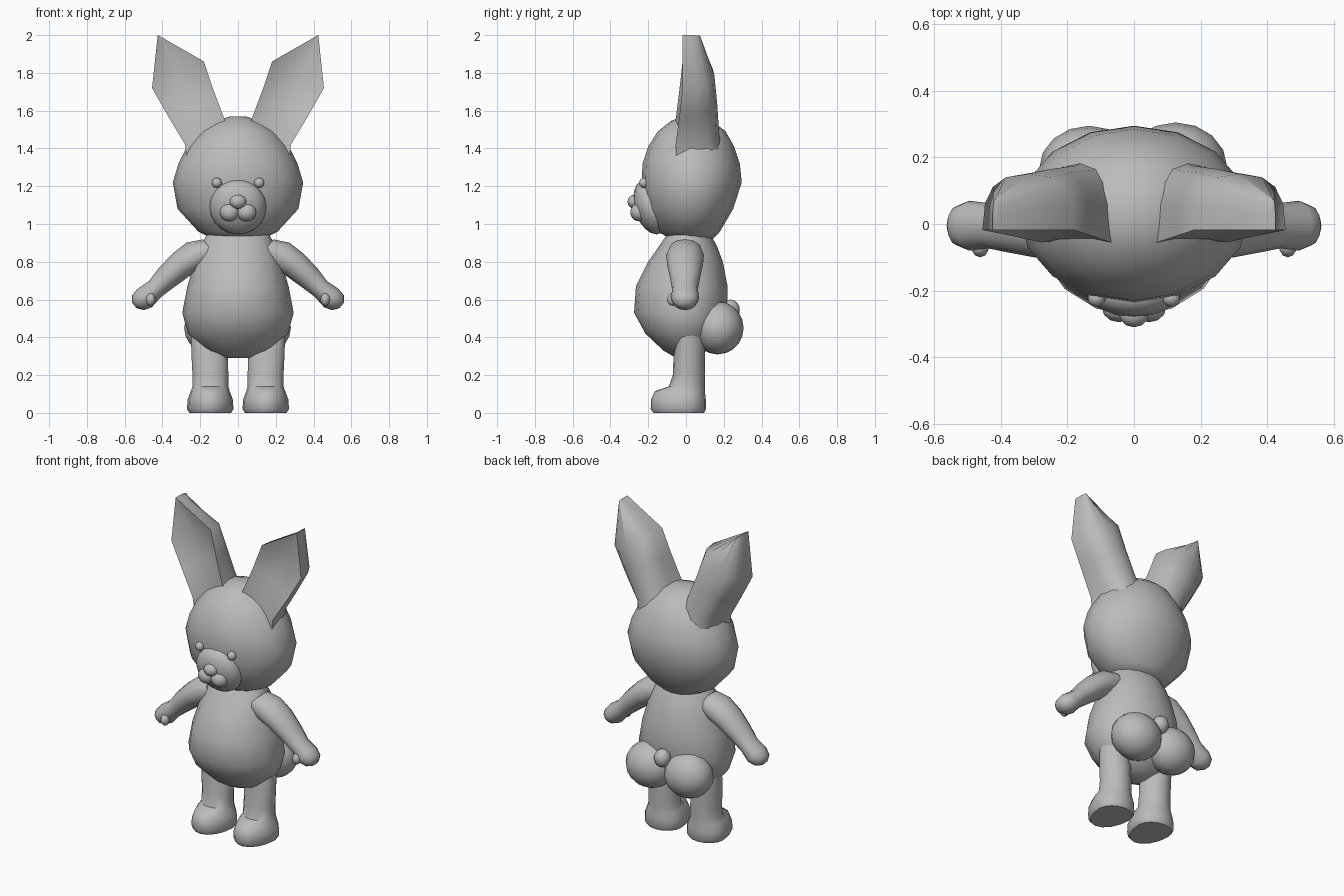
import bpy, bmesh, math
from mathutils import Vector

cube = bpy.data.objects.get("Cube")
if cube:
    bpy.data.objects.remove(cube)

# One flat colour for the whole toy
grey = bpy.data.materials.new("plain grey")
grey.use_nodes = True
colour = (0.5, 0.5, 0.5, 1)
grey.diffuse_color = colour
grey.node_tree.nodes["Principled BSDF"].inputs["Base Color"].default_value = colour

parts = []


def finish(name, bm):
    bmesh.ops.recalc_face_normals(bm, faces=bm.faces[:])
    mesh = bpy.data.meshes.new(name)
    bm.to_mesh(mesh)
    bm.free()
    mesh.materials.append(grey)
    ob = bpy.data.objects.new(name, mesh)
    bpy.context.collection.objects.link(ob)
    parts.append(ob)
    return ob


def loft(name, rings):
    """Skin a list of equal point rings and cap both ends."""
    bm = bmesh.new()
    rows = [[bm.verts.new(p) for p in ring] for ring in rings]
    n = len(rows[0])
    for a, b in zip(rows, rows[1:]):
        for i in range(n):
            j = (i + 1) % n
            bm.faces.new((a[i], a[j], b[j], b[i]))
    bm.faces.new(rows[0])
    bm.faces.new(rows[-1])
    return finish(name, bm)


def level_ring(z, cx, rx, front, back, mid, n=16):
    """Horizontal ring, widest at y = mid, with its own front and back reach."""
    ring = []
    for i in range(n):
        t = math.tau * i / n
        s = math.sin(t)
        reach = back - mid if s > 0 else mid - front
        ring.append(Vector((cx + rx * math.cos(t), mid + reach * s, z)))
    return ring


def ball(name, centre, radii, u=16, v=10):
    bm = bmesh.new()
    bmesh.ops.create_uvsphere(bm, u_segments=u, v_segments=v, radius=1)
    bmesh.ops.scale(bm, vec=radii, verts=bm.verts[:])
    bmesh.ops.translate(bm, vec=centre, verts=bm.verts[:])
    return finish(name, bm)


# Head: z, half width, front, back
head = [(0.92, 0.13, -0.08, 0.14), (0.96, 0.21, -0.15, 0.18),
        (1.08, 0.32, -0.21, 0.25), (1.22, 0.345, -0.235, 0.295),
        (1.32, 0.315, -0.23, 0.285), (1.41, 0.27, -0.2, 0.255),
        (1.49, 0.2, -0.15, 0.21), (1.545, 0.12, -0.08, 0.14),
        (1.57, 0.04, -0.02, 0.07)]
loft("head", [level_ring(z, 0, w, f, b, 0.03) for z, w, f, b in head])

# Body with a round belly
body = [(0.29, 0.07, -0.05, 0.06), (0.33, 0.17, -0.12, 0.11),
        (0.42, 0.265, -0.215, 0.18), (0.53, 0.295, -0.275, 0.22),
        (0.67, 0.268, -0.265, 0.22), (0.8, 0.23, -0.2, 0.195),
        (0.88, 0.2, -0.145, 0.165), (0.945, 0.165, -0.1, 0.13)]
loft("body", [level_ring(z, 0, w, f, b, 0) for z, w, f, b in body])

# Face
muzzle = ball("muzzle", (0, -0.185, 1.09), (0.15, 0.09, 0.145))
for v in muzzle.data.vertices:
    v.co.y -= 0.2 * (v.co.z - 1.09)
ball("nose", (0, -0.27, 1.118), (0.045, 0.04, 0.038), 12, 8)

# Tail: two puffs and a small knot
ball("tail_puff_left", (0.125, 0.17, 0.45), (0.155, 0.135, 0.14))
ball("tail_puff_right", (-0.135, 0.165, 0.45), (0.15, 0.13, 0.14))
ball("tail_knot", (0, 0.235, 0.545), (0.05, 0.05, 0.055), 12, 8)


def ear_ring(outer, inner, front, back, dip):
    """D-shaped section: boxy rounded back and slightly hollow front."""
    a = Vector((outer[0], front, outer[1]))
    b = Vector((inner[0], front, inner[1]))
    centre, half = (a + b) / 2, (a - b) / 2
    ring = []
    for i in range(9):
        t = math.pi * i / 8
        c = math.cos(t)
        p = centre + half * math.copysign(abs(c) ** 0.75, c)
        p.y += (back - front) * math.sin(t) ** 0.75
        ring.append(p)
    for k in (-0.5, 0, 0.5):
        p = centre + half * k
        p.y += dip
        ring.append(p)
    return ring


ear = [((0.27, 1.33), (0.02, 1.44), -0.05, 0.19, 0.0),
       ((0.28, 1.42), (0.07, 1.55), -0.055, 0.175, 0.01),
       ((0.37, 1.57), (0.13, 1.71), -0.035, 0.165, 0.03),
       ((0.455, 1.72), (0.18, 1.86), -0.018, 0.15, 0.04),
       ((0.425, 2.0), (0.41, 1.992), -0.018, 0.075, 0.0)]

# Arm: x, z, half thickness, half depth
arm = [(0.14, 0.86, 0.075, 0.09), (0.22, 0.835, 0.085, 0.1),
       (0.3, 0.785, 0.075, 0.095), (0.38, 0.715, 0.065, 0.08),
       (0.44, 0.655, 0.053, 0.068), (0.495, 0.607, 0.062, 0.075),
       (0.53, 0.583, 0.05, 0.06), (0.55, 0.57, 0.02, 0.025)]
axis_up = Vector((0.62, 0, 0.78))

# Leg and foot: z, centre x, half width, front, back
leg = [(0, 0.147, 0.11, -0.172, 0.095), (0.02, 0.147, 0.123, -0.187, 0.105),
       (0.07, 0.147, 0.12, -0.185, 0.105), (0.115, 0.147, 0.103, -0.165, 0.1),
       (0.14, 0.146, 0.095, -0.09, 0.1), (0.2, 0.146, 0.095, -0.07, 0.1),
       (0.3, 0.15, 0.096, -0.066, 0.1), (0.42, 0.16, 0.09, -0.04, 0.1)]

# Paired parts
for side, s in (("left", 1), ("right", -1)):
    def flip(rings):
        return [[Vector((p.x * s, p.y, p.z)) for p in ring] for ring in rings]

    loft(side + "_ear", flip([ear_ring(*r) for r in ear]))

    arm_rings = []
    for x, z, thick, deep in arm:
        ring = []
        for i in range(12):
            t = math.tau * i / 12
            p = Vector((x, -0.005, z)) + axis_up * thick * math.cos(t)
            p.y += deep * math.sin(t)
            ring.append(p)
        arm_rings.append(ring)
    loft(side + "_arm", flip(arm_rings))
    ball(side + "_thumb", (s * 0.462, -0.07, 0.6), (0.026, 0.03, 0.034), 10, 6)

    loft(side + "_leg", flip([level_ring(z, x, w, f, b, 0) for z, x, w, f, b in leg]))
    ball(side + "_eye", (s * 0.112, -0.222, 1.218), (0.027, 0.027, 0.027), 12, 8)
    ball(side + "_lip", (s * 0.045, -0.25, 1.062), (0.052, 0.045, 0.048), 12, 8)

# Smooth shading with crisp ear rims
bpy.ops.object.select_all(action="DESELECT")
for ob in parts:
    ob.select_set(True)
bpy.context.view_layer.objects.active = parts[0]
bpy.ops.object.shade_smooth_by_angle(angle=math.radians(50))
